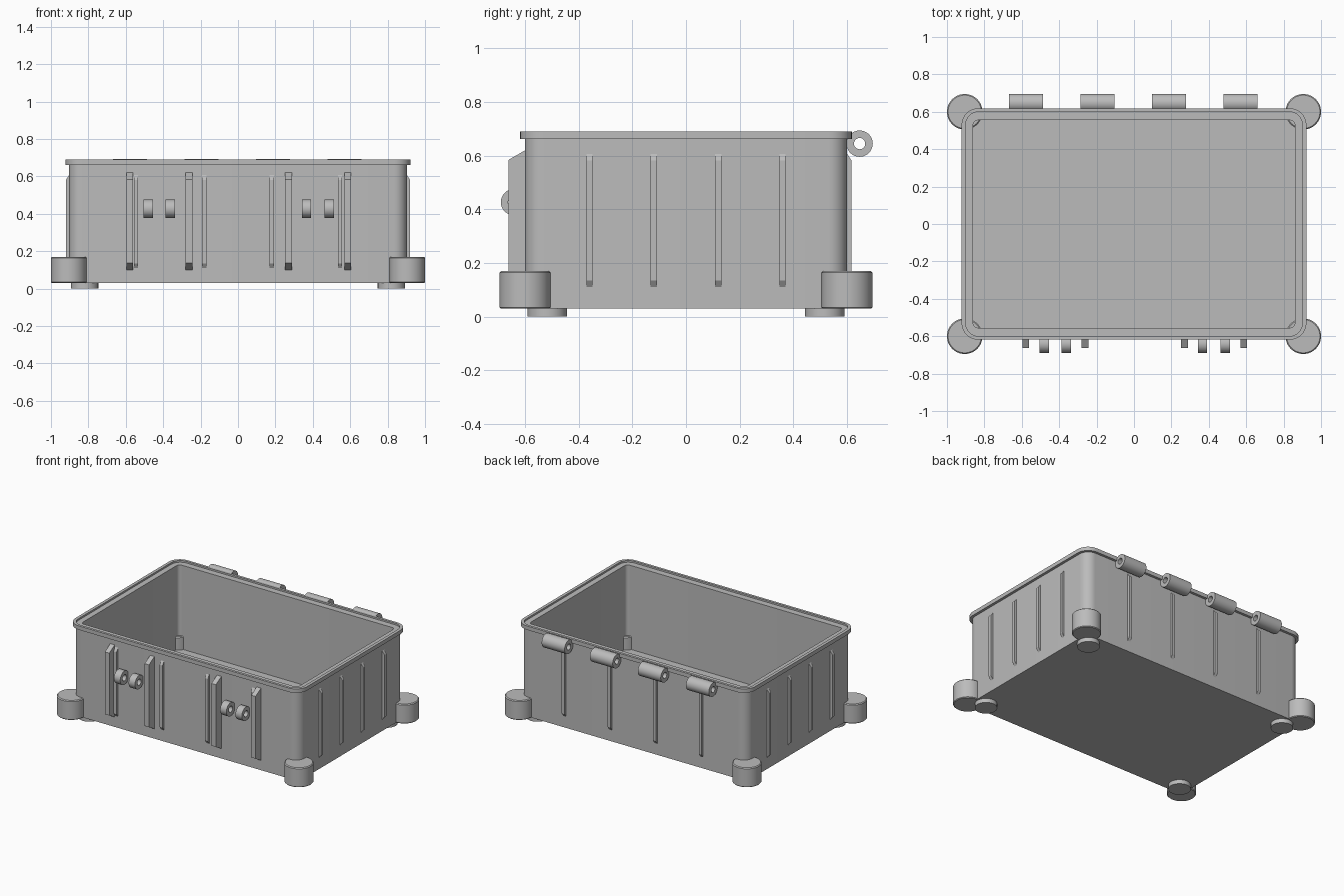
import bpy, bmesh, math
from mathutils import Vector, Matrix

cube = bpy.data.objects.get("Cube")
if cube:
    bpy.data.objects.remove(cube, do_unlink=True)

grey = bpy.data.materials.new("grey_plastic")
grey.use_nodes = True
colour = (0.5, 0.5, 0.5, 1)
grey.diffuse_color = colour
grey.node_tree.nodes["Principled BSDF"].inputs["Base Color"].default_value = colour


def loft(name, rings, closed=False, place=Matrix.Identity(4)):
    """Skin a list of equal-length point rings, capping the ends unless closed."""
    bm = bmesh.new()
    loops = [[bm.verts.new(place @ Vector(p)) for p in ring] for ring in rings]
    pairs = list(zip(loops, loops[1:]))
    if closed:
        pairs.append((loops[-1], loops[0]))
    else:
        bm.faces.new(loops[0])
        bm.faces.new(loops[-1])
    for a, b in pairs:
        for i in range(len(a)):
            j = (i + 1) % len(a)
            bm.faces.new((a[i], a[j], b[j], b[i]))
    bmesh.ops.recalc_face_normals(bm, faces=bm.faces)
    mesh = bpy.data.meshes.new(name)
    bm.to_mesh(mesh)
    bm.free()
    mesh.materials.append(grey)
    obj = bpy.data.objects.new(name, mesh)
    bpy.context.collection.objects.link(obj)
    bpy.ops.object.select_all(action='DESELECT')
    obj.select_set(True)
    bpy.context.view_layer.objects.active = obj
    bpy.ops.object.shade_smooth_by_angle(angle=math.radians(30))
    return obj


def rounded_rect(hx, hy, r, z, steps=8):
    ring = []
    for k, (sx, sy) in enumerate([(1, 1), (-1, 1), (-1, -1), (1, -1)]):
        for i in range(steps + 1):
            a = (k + i / steps) * math.pi / 2
            ring.append((sx * (hx - r) + r * math.cos(a), sy * (hy - r) + r * math.sin(a), z))
    return ring


def circle(r, z, n=48):
    return [(r * math.cos(math.tau * i / n), r * math.sin(math.tau * i / n), z) for i in range(n)]


def disc(name, x, y, sections):
    loft(name, [circle(r, z) for r, z in sections], place=Matrix.Translation((x, y, 0)))


def tube(name, centre, r, hole, length):
    """Hollow barrel lying along x."""
    h = length / 2
    place = Matrix.Translation(centre) @ Matrix.Rotation(math.pi / 2, 4, 'Y')
    loft(name, [circle(hole, -h), circle(r, -h), circle(r, h), circle(hole, h)], True, place)


def fin(name, along, wall, depth, width, z0, z1, slope, side):
    """Upright fin with sloped ends; side is the turn of the wall about z from the front."""
    outline = [(0.015, z0), (0, z0), (-depth, z0 + slope), (-depth, z1 - slope), (0, z1), (0.015, z1)]
    rings = [[(along + s * width / 2, y - wall, z) for y, z in outline] for s in (-1, 1)]
    loft(name, rings, place=Matrix.Rotation(side * math.pi / 2, 4, 'Z'))


# Open box: outer wall, rim, sealing ledge, cavity and floor in one skin
loft("box_shell", [
    rounded_rect(0.903, 0.60, 0.07, 0.03),
    rounded_rect(0.903, 0.60, 0.07, 0.662),
    rounded_rect(0.922, 0.618, 0.088, 0.662),
    rounded_rect(0.922, 0.618, 0.088, 0.69),
    rounded_rect(0.90, 0.60, 0.07, 0.69),
    rounded_rect(0.90, 0.60, 0.07, 0.678),
    rounded_rect(0.86, 0.555, 0.025, 0.678),
    rounded_rect(0.86, 0.555, 0.025, 0.075),
])

# Corner bumpers and the feet under the floor
for sx, lr in ((1, "left"), (-1, "right")):
    for sy, fb in ((-1, "front"), (1, "back")):
        disc(f"{fb}_{lr}_bumper", sx * 0.905, sy * 0.60,
             [(0.09, 0.03), (0.095, 0.035), (0.095, 0.164), (0.089, 0.17)])
        disc(f"{fb}_{lr}_foot", sx * 0.82, sy * 0.517, [(0.073, 0), (0.073, 0.04)])

# Thin stiffening ribs on all four walls
for side, label in enumerate(("front", "left", "back", "right")):
    ends = side % 2
    for x in ((-0.36, -0.12, 0.12, 0.36) if ends else (-0.545, -0.18, 0.18, 0.545)):
        fin(f"{label}_rib", x, 0.903 if ends else 0.60, 0.017, 0.023, 0.11, 0.607, 0.025, side)

# Latch guards and latch eyes on the front
for x in (-0.578, -0.262, 0.27, 0.586):
    fin("latch_guard", x, 0.60, 0.062, 0.035, 0.10, 0.62, 0.036, 0)
for x in (-0.479, -0.362, 0.366, 0.488):
    tube("latch_eye", (x, -0.641, 0.427), 0.049, 0.022, 0.05)

# Hinge barrels along the back rim
for x in (-0.578, -0.195, 0.187, 0.57):
    tube("hinge_barrel", (x, 0.647, 0.645), 0.049, 0.021, 0.182)
